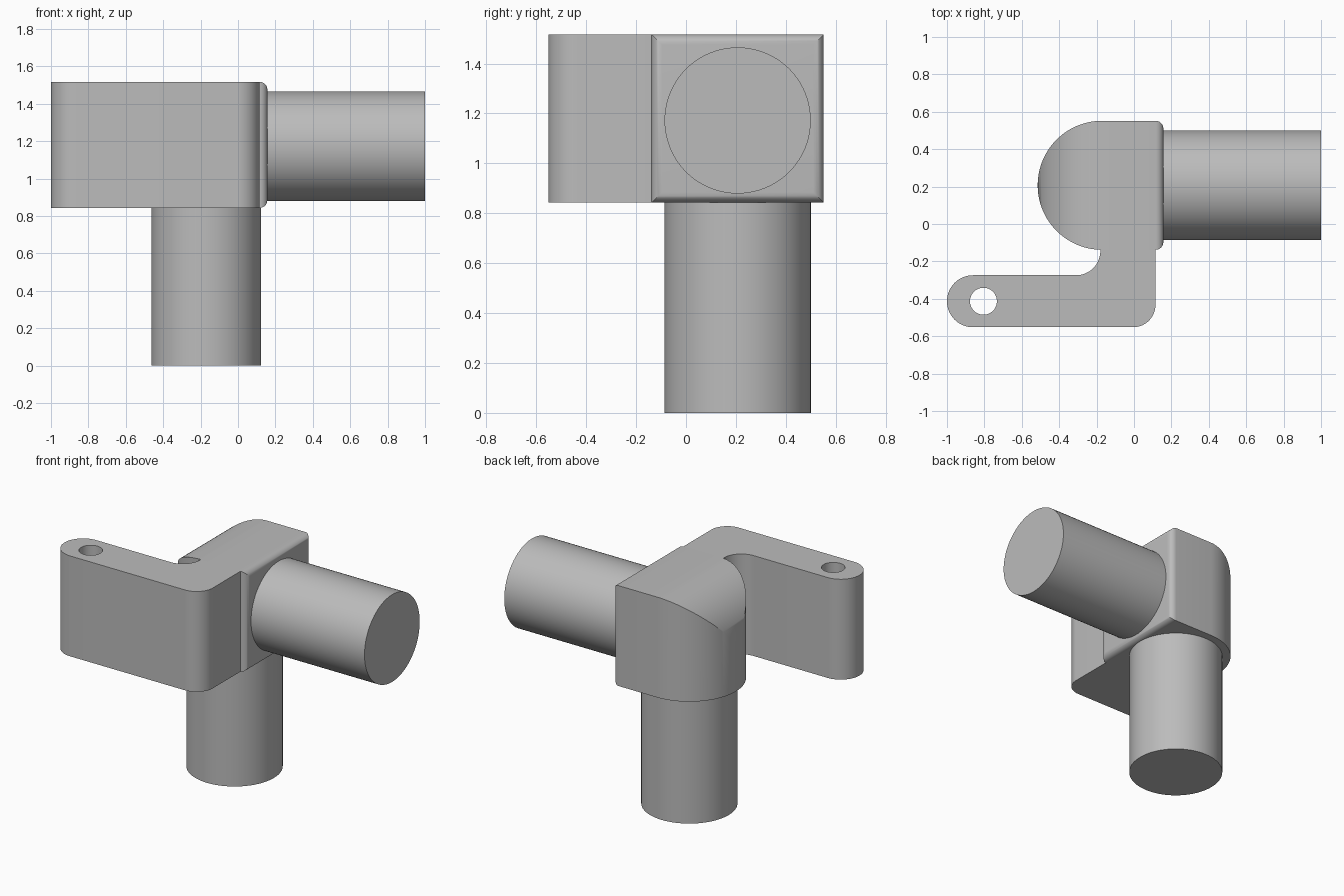
import bpy, bmesh
from math import sin, cos, pi, radians, sqrt
from mathutils import Matrix

cube = bpy.data.objects.get("Cube")
if cube:
    bpy.data.objects.remove(cube, do_unlink=True)

grey = bpy.data.materials.new("plain_grey")
grey.use_nodes = True
colour = (0.5, 0.5, 0.5, 1)
grey.diffuse_color = colour
grey.node_tree.nodes["Principled BSDF"].inputs["Base Color"].default_value = colour

# Shared dimensions
CX, CY, CZ = -0.17, 0.207, 1.172     # where the two pipe axes meet
R = 0.345                            # half width of the elbow body
BOTTOM, TOP = 0.843, CZ + R
FACE, FILLET = 0.157, 0.042          # flat pipe face and its rounded rim
PIPE = 0.293


def add_mesh(name, bm):
    bmesh.ops.recalc_face_normals(bm, faces=bm.faces)
    mesh = bpy.data.meshes.new(name)
    bm.to_mesh(mesh)
    bm.free()
    obj = bpy.data.objects.new(name, mesh)
    finish(obj)


def finish(obj):
    bpy.context.collection.objects.link(obj)
    obj.data.materials.clear()
    obj.data.materials.append(grey)
    bpy.ops.object.select_all(action='DESELECT')
    obj.select_set(True)
    bpy.context.view_layer.objects.active = obj
    bpy.ops.object.shade_smooth_by_angle(angle=radians(25))


def pipe(name, length, matrix):
    bm = bmesh.new()
    bmesh.ops.create_cone(bm, cap_ends=True, segments=80, radius1=PIPE,
                          radius2=PIPE, depth=length, matrix=matrix)
    add_mesh(name, bm)


def arc(x, y, r, start, end, n=20):
    angles = [radians(start + (end - start) * i / n) for i in range(n + 1)]
    return [(x + r * cos(a), y + r * sin(a)) for a in angles]


# Elbow body: rectangular sections along x, rounded in plan and on its upper back
sections = []
steps = 40
for i in range(steps + 1):
    a = pi / 2 * i / steps
    w = max(R * sin(a), 0.0005)
    sections.append((CX - R * cos(a), w, BOTTOM, CZ + w))
for i in range(9):
    a = pi / 2 * i / 8
    inset = FILLET * (1 - cos(a))
    sections.append((FACE - FILLET + FILLET * sin(a), R - inset,
                     BOTTOM + inset, TOP - inset))

bm = bmesh.new()
rings = [[bm.verts.new((x, CY + s * w, z))
          for s, z in ((-1, low), (1, low), (1, high), (-1, high))]
         for x, w, low, high in sections]
for a, b in zip(rings, rings[1:]):
    for i in range(4):
        j = (i + 1) % 4
        bm.faces.new((a[i], a[j], b[j], b[i]))
bm.faces.new(rings[0])
bm.faces.new(rings[-1])
add_mesh("elbow_body", bm)

# Pipes: one downwards, one sideways
pipe("lower_pipe", BOTTOM + 0.01,
     Matrix.Translation((CX, CY, (BOTTOM + 0.01) / 2)))
start = FACE - 0.01
pipe("side_pipe", 1 - start,
     Matrix.Translation(((1 + start) / 2, CY, CZ)) @ Matrix.Rotation(pi / 2, 4, 'Y'))

# Bracket arm: plan outline with a pin hole, extruded to the body height
FRONT, BACK, JOIN = -0.552, -0.274, CY - R + 0.003
half = (BACK - FRONT) / 2
mid = (BACK + FRONT) / 2
outline = [(0.115, JOIN)]
outline += arc(-0.31, BACK + 0.13, 0.13, 0, -90)
outline += arc(-1 + half, mid, half, 90, 270, 32)
outline += arc(-0.005, FRONT + 0.12, 0.12, -90, 0)
outline.insert(1, (-0.18, JOIN))
hole = arc(-0.805, mid, 0.072, 0, 360, 40)[:-1]

curve = bpy.data.curves.new("arm_profile", 'CURVE')
curve.dimensions = '2D'
curve.fill_mode = 'BOTH'
curve.extrude = (TOP - BOTTOM) / 2
for points in (outline, hole):
    spline = curve.splines.new('POLY')
    spline.points.add(len(points) - 1)
    for p, (x, y) in zip(spline.points, points):
        p.co = (x, y, 0, 1)
    spline.use_cyclic_u = True

profile = bpy.data.objects.new("arm_profile", curve)
bpy.context.collection.objects.link(profile)
bpy.context.view_layer.update()
evaluated = profile.evaluated_get(bpy.context.evaluated_depsgraph_get())
bm = bmesh.new()
bm.from_mesh(evaluated.to_mesh())
evaluated.to_mesh_clear()
bpy.data.objects.remove(profile, do_unlink=True)
bmesh.ops.remove_doubles(bm, verts=bm.verts, dist=0.0001)
bmesh.ops.translate(bm, verts=bm.verts, vec=(0, 0, (TOP + BOTTOM) / 2))
add_mesh("bracket_arm", bm)
